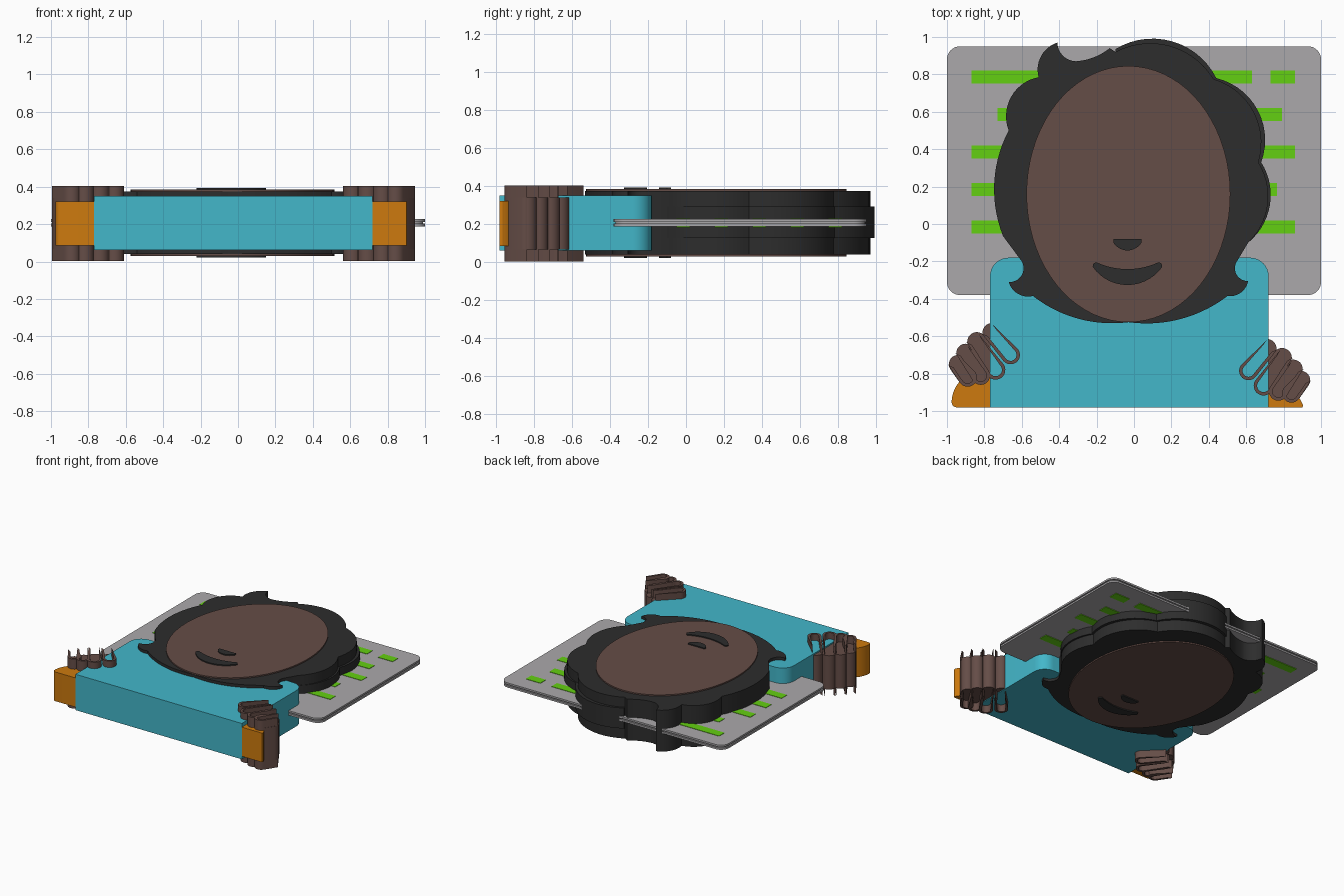
import bpy, bmesh, math
from mathutils import Vector

cube = bpy.data.objects.get("Cube")
if cube:
    bpy.data.objects.remove(cube, do_unlink=True)

MID = 0.203  # every layer is stacked evenly about this height


def material(name, rgb):
    lin = [((c / 255 + 0.055) / 1.055) ** 2.4 for c in rgb] + [1]
    m = bpy.data.materials.new(name)
    m.use_nodes = True
    m.diffuse_color = lin
    m.node_tree.nodes["Principled BSDF"].inputs["Base Color"].default_value = lin
    return m


SKIN = material("brown skin", (101, 77, 71))
HAIR = material("black hair", (45, 45, 45))
SHIRT = material("teal shirt", (67, 183, 202))
SLEEVE = material("orange sleeve", (205, 122, 14))
PANEL = material("grey panel", (171, 169, 171))
DASH = material("green dash", (100, 208, 18))


def slab(name, pts, half, mat, mid=MID):
    """Extrude a flat outline to a plate reaching half above and below mid."""
    bm = bmesh.new()
    face = bm.faces.new([bm.verts.new((x, y, mid - half)) for x, y in pts])
    up = bmesh.ops.extrude_face_region(bm, geom=[face])["geom"]
    bmesh.ops.translate(bm, vec=(0, 0, 2 * half),
                        verts=[v for v in up if isinstance(v, bmesh.types.BMVert)])
    bmesh.ops.recalc_face_normals(bm, faces=bm.faces)
    mesh = bpy.data.meshes.new(name)
    bm.to_mesh(mesh)
    bm.free()
    mesh.materials.append(mat)
    ob = bpy.data.objects.new(name, mesh)
    bpy.context.collection.objects.link(ob)
    bpy.ops.object.select_all(action="DESELECT")
    ob.select_set(True)
    bpy.context.view_layer.objects.active = ob
    bpy.ops.object.shade_smooth_by_angle(angle=math.radians(30))
    return ob


def arcs(knots, steps=14):
    """Outline from (x, y, bulge) knots; positive bulge swells left of travel."""
    out = []
    for i, (x, y, b) in enumerate(knots):
        p, q = Vector((x, y)), Vector(knots[(i + 1) % len(knots)][:2])
        out.append(p)
        if not b:
            continue
        half = (q - p) / 2
        side = Vector((-half.y, half.x))
        centre = p + half - side * (1 - b * b) / (2 * b)
        sweep = -4 * math.atan(b)
        for k in range(1, steps):
            a = sweep * k / steps
            d = p - centre
            out.append(centre + Vector((d.x * math.cos(a) - d.y * math.sin(a),
                                        d.x * math.sin(a) + d.y * math.cos(a))))
    return out


def rounded(x0, y0, x1, y1, bottom, top):
    """Rectangle with separate bottom and top corner radii, clockwise."""
    t = math.tan(math.pi / 8)
    knots = [(x0, y1 - top, t), (x0 + top, y1, 0), (x1 - top, y1, t), (x1, y1 - top, 0)]
    if bottom:
        knots += [(x1, y0 + bottom, t), (x1 - bottom, y0, 0),
                  (x0 + bottom, y0, t), (x0, y0 + bottom, 0)]
    else:
        knots += [(x1, y0, 0), (x0, y0, 0)]
    return arcs(knots, 8)


def box(x0, y0, x1, y1):
    return [(x0, y0), (x1, y0), (x1, y1), (x0, y1)]


# Back panel: two sheets with a thin recessed core
for side, label in ((1, "upper"), (-1, "lower")):
    slab("panel_sheet_" + label, rounded(-1, -.38, 1, .95, .07, .07), .007, PANEL, .207 + side * .012)
slab("panel_core", rounded(-.99, -.37, .99, .94, .06, .06), .006, PANEL, .207)

# Green dashes showing on both faces of the panel
for i, (x0, x1) in enumerate(((-.87, .63), (-.73, .79), (-.87, .86), (-.87, .765), (-.87, .86))):
    y = .785 - .2 * i
    slab("dash_row", box(x0, y - .035, x1, y + .035), .023, DASH, .206)
slab("dash_short", box(.73, .75, .86, .82), .023, DASH, .206)

# Body
slab("torso", rounded(-.77, -.98, .72, -.18, 0, .1), .145, SHIRT, .206)
slab("sleeve_right", arcs([(-.975, -.95, .2), (-.92, -.83, 0), (-.77, -.8, 0),
                           (-.77, -.98, 0), (-.95, -.98, .4)]), .118, SLEEVE)
slab("sleeve_left", arcs([(.72, -.88, 0), (.84, -.9, .2), (.9, -.96, .3),
                          (.9, -.98, 0), (.72, -.98, 0)]), .118, SLEEVE)

# Hair: scalloped outline with a lock on top and a flick at each side
left_lock = [(-.41, .97, -.4), (-.31, .87, -.15), (-.13, .94, 0)]
lower_hair = [(.61, -.10, 0), (.55, -.2, -.6), (.61, -.305, .4), (.5, -.385, .2),
              (-.03, -.525, .2), (-.54, -.385, .4), (-.67, -.31, -.6), (-.6, -.2, 0),
              (-.7, -.065, .22), (-.67, .5, .47), (-.51, .785, .4)]
slab("hair", arcs(left_lock + [(-.1, .92, .4), (.425, .775, .42), (.665, .33, .36)]
                  + lower_hair), .167, HAIR, .207)
slab("hair_middle", arcs([(-.1, .935, .44), (.44, .78, .45), (.68, .33, .38),
                          (.61, -.1, 0), (0, 0, 0)]), .083, HAIR, .21)

# Face with matching features on both sides
slab("face", [(-.03 + .545 * math.cos(a), .16 + .685 * math.sin(a))
              for a in (math.tau * k / 72 for k in range(72))], .177, SKIN, .207)
mouth = arcs([(-.2, -.205, -.22), (.13, -.205, .5), (.15, -.23, .52), (-.22, -.23, .5)])
nose = arcs([(-.11, -.08, 0), (.04, -.08, 0), (.04, -.1, .55), (-.11, -.1, 0)])
for z in (.388, .026):
    slab("mouth", mouth, .0045, HAIR, z)
    slab("nose", nose, .0045, HAIR, z)


# Hands: curled fingers, each a filled column inside a taller thin wall
def finger_arc(p, q, r, ends):
    """Points round the tip q, optionally also round the knuckle p."""
    d = (q - p).normalized()
    a0 = math.atan2(d.y, d.x)
    pts = []
    for c, start in ((q, a0 - math.pi / 2), (p, a0 + math.pi / 2))[:ends]:
        pts += [c + r * Vector((math.cos(start + math.pi * k / 12),
                                math.sin(start + math.pi * k / 12))) for k in range(13)]
    return pts


fingers = [((-.76, -.58), (-.66, -.70), .05), ((-.84, -.63), (-.74, -.78), .052),
           ((-.90, -.69), (-.82, -.81), .05), ((-.94, -.75), (-.89, -.82), .05)]
for label, sign, drop in (("right", 1, 0), ("left", -1, .085)):
    for knuckle, tip, r in fingers:
        p, q = Vector(knuckle), Vector(tip)
        d = (q - p).normalized()
        side = Vector((-d.y, d.x))
        # wall: a U open at the knuckle, its outer arm curling further back
        back = p - d * .03
        outer = [back - side * r * .9] + finger_arc(p, q, r, 1) + [back + side * r * .6]
        inner = [p - side * r * .6] + finger_arc(p, q, r - .018, 1) + [p + side * r * .55]
        wall = outer + inner[::-1]
        for part, pts, half in (("finger", finger_arc(p, q, r, 2), .137),
                                ("finger_wall", wall, .2)):
            if sign < 0:
                pts = [(-.048 - v.x, v.y - drop) for v in pts]
            slab(part + "_" + label, pts, half, SKIN)
